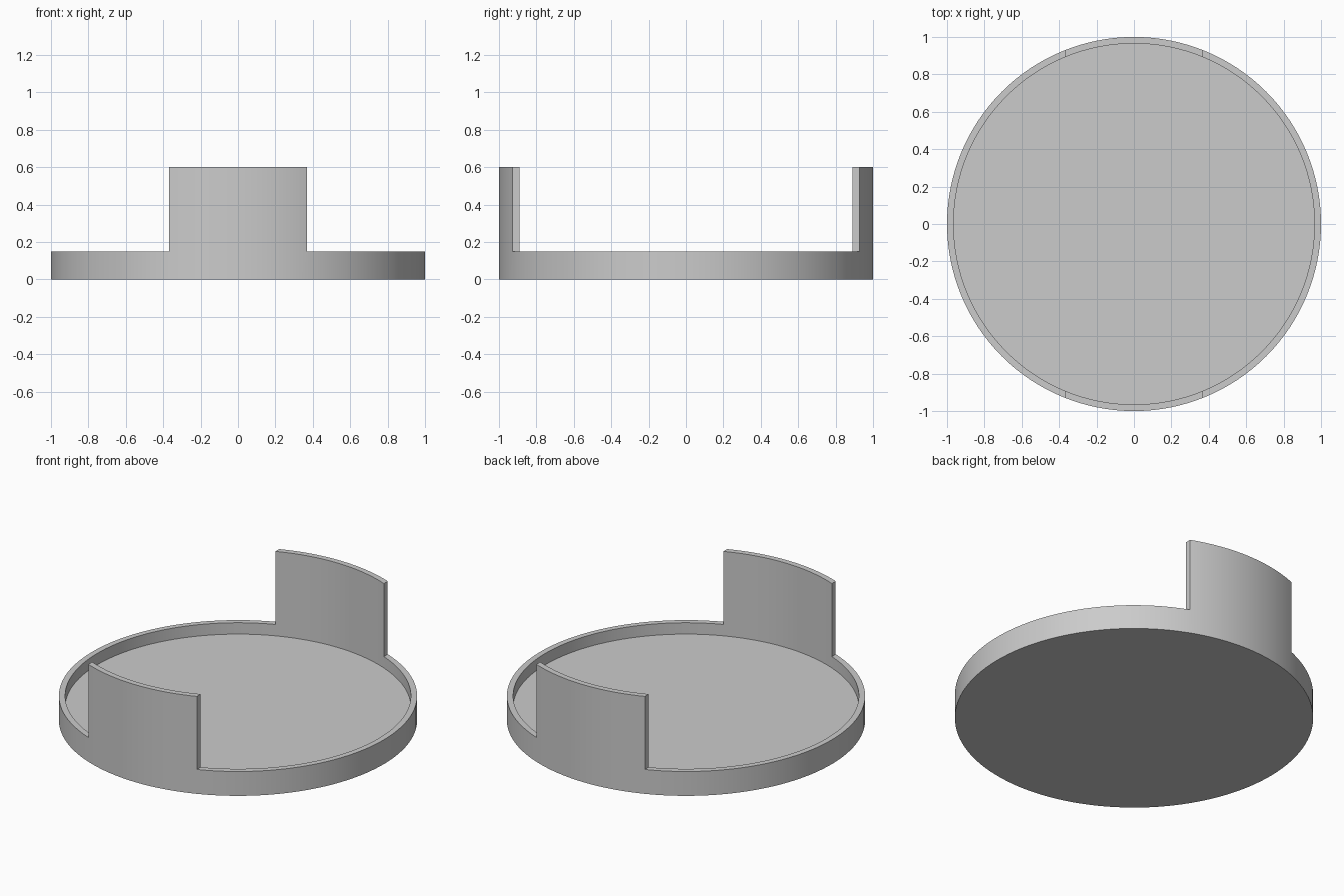
import bpy, bmesh, math

RADIUS, INNER = 1.0, 0.965
FLOOR, RIM, TAB_TOP = 0.08, 0.15, 0.6
TAB_HALF = 0.37
SEGMENTS = 128

if "Cube" in bpy.data.objects:
    bpy.data.objects.remove(bpy.data.objects["Cube"], do_unlink=True)

grey = bpy.data.materials.new("plain grey")
grey.use_nodes = True
colour = (0.6, 0.6, 0.6, 1)
grey.diffuse_color = colour
grey.node_tree.nodes["Principled BSDF"].inputs["Base Color"].default_value = colour


def add_object(name, bm):
    mesh = bpy.data.meshes.new(name)
    bmesh.ops.recalc_face_normals(bm, faces=bm.faces)
    bm.to_mesh(mesh)
    bm.free()
    mesh.materials.append(grey)
    obj = bpy.data.objects.new(name, mesh)
    bpy.context.collection.objects.link(obj)
    return obj


# Round tray, turned with its wall at full tab height
bm = bmesh.new()
profile = [(0, 0), (RADIUS, 0), (RADIUS, TAB_TOP), (INNER, TAB_TOP), (INNER, FLOOR), (0, FLOOR)]
verts = [bm.verts.new((r, 0, z)) for r, z in profile]
edges = [bm.edges.new(pair) for pair in zip(verts, verts[1:])]
bmesh.ops.spin(bm, geom=verts + edges, cent=(0, 0, 0), axis=(0, 0, 1),
               angle=math.tau, steps=SEGMENTS)
bmesh.ops.remove_doubles(bm, verts=bm.verts, dist=0.0001)
tray = add_object("tray_with_end_tabs", bm)

# Lower the wall on both sides, leaving the front and back tabs
bpy.context.view_layer.objects.active = tray
tray.select_set(True)
for side in (-1, 1):
    bm = bmesh.new()
    bmesh.ops.create_cube(bm, size=1)
    bmesh.ops.scale(bm, vec=(1, 3, 1), verts=bm.verts)
    bmesh.ops.translate(bm, vec=(side * (TAB_HALF + 0.5), 0, RIM + 0.5), verts=bm.verts)
    cutter = add_object("side_cutter", bm)
    cutter.hide_render = True
    cut = tray.modifiers.new("side cut", 'BOOLEAN')
    cut.operation = 'DIFFERENCE'
    cut.solver = 'EXACT'
    cut.object = cutter
    bpy.ops.object.modifier_apply(modifier=cut.name)
    bpy.data.objects.remove(cutter, do_unlink=True)

bpy.ops.object.shade_smooth_by_angle(angle=math.radians(30))
